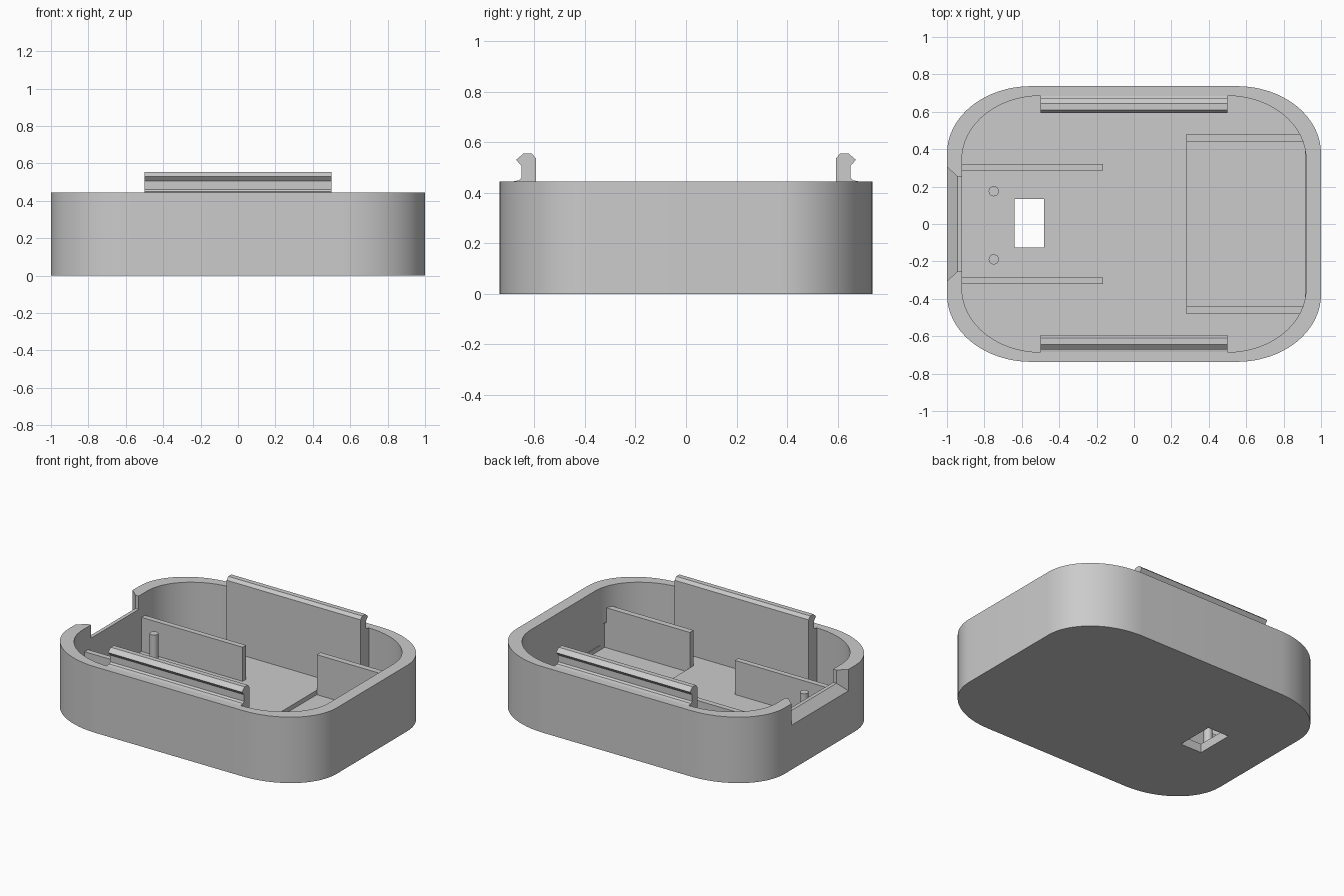
import bpy
import bmesh
from math import cos, sin, pi, radians

if "Cube" in bpy.data.objects:
    bpy.data.objects.remove(bpy.data.objects["Cube"], do_unlink=True)

grey = bpy.data.materials.new("plain grey")
grey.use_nodes = True
grey.diffuse_color = (0.6, 0.6, 0.6, 1)
grey.node_tree.nodes["Principled BSDF"].inputs["Base Color"].default_value = (0.6, 0.6, 0.6, 1)

FLOOR, RIM = 0.06, 0.445


def loft(name, loops):
    """Skin a row of matching closed loops and cap both ends."""
    bm = bmesh.new()
    rings = [[bm.verts.new(p) for p in loop] for loop in loops]
    n = len(rings[0])
    for a, b in zip(rings, rings[1:]):
        for i in range(n):
            j = (i + 1) % n
            bm.faces.new((a[i], a[j], b[j], b[i]))
    bm.faces.new(rings[0])
    bm.faces.new(rings[-1])
    bmesh.ops.recalc_face_normals(bm, faces=bm.faces)
    mesh = bpy.data.meshes.new(name)
    bm.to_mesh(mesh)
    bm.free()
    mesh.materials.append(grey)
    ob = bpy.data.objects.new(name, mesh)
    bpy.context.collection.objects.link(ob)
    return ob


def prism(name, outline, z0, z1):
    return loft(name, [[(x, y, z) for x, y in outline] for z in (z0, z1)])


def box(name, x0, x1, y0, y1, z0, z1):
    return prism(name, [(x0, y0), (x1, y0), (x1, y1), (x0, y1)], z0, z1)


def rounded(hx, hy, rx, ry, steps=16):
    pts = []
    for q, (sx, sy) in enumerate([(1, 1), (-1, 1), (-1, -1), (1, -1)]):
        for i in range(steps + 1):
            a = (q + i / steps) * pi / 2
            pts.append((sx * (hx - rx) + rx * cos(a), sy * (hy - ry) + ry * sin(a)))
    return pts


def smooth(ob):
    bpy.ops.object.select_all(action="DESELECT")
    ob.select_set(True)
    bpy.context.view_layer.objects.active = ob
    bpy.ops.object.shade_smooth_by_angle(angle=radians(25))


def cut(ob, cutter):
    mod = ob.modifiers.new("cut", "BOOLEAN")
    mod.operation = "DIFFERENCE"
    mod.solver = "EXACT"
    mod.object = cutter
    bpy.context.view_layer.objects.active = ob
    bpy.ops.object.modifier_apply(modifier=mod.name)
    bpy.data.objects.remove(cutter, do_unlink=True)


# Tray shell with hollow, sunken floor area and floor opening
shell = prism("tray_shell", rounded(1, 0.737, 0.45, 0.36), 0, RIM)
cut(shell, prism("hollow", rounded(0.92, 0.685, 0.42, 0.34), FLOOR, 0.7))
cut(shell, box("sunken_floor", 0.28, 0.915, -0.44, 0.44, 0.03, 0.2))
cut(shell, box("floor_opening", -0.64, -0.48, -0.125, 0.135, -0.1, 0.2))

# Chamfered notch in the end wall
sections = [(-1.05, 0.35, 0.25), (-0.945, 0.255, 0.355), (-0.85, 0.255, 0.355)]
cut(shell, loft("notch", [[(x, -w, z), (x, w, z), (x, w, 0.7), (x, -w, 0.7)]
                          for x, w, z in sections]))
smooth(shell)

# Snap clips along both long walls
clip = [(0.593, 0.03), (0.593, 0.535), (0.61, 0.555), (0.643, 0.555), (0.672, 0.53),
        (0.65, 0.505), (0.65, 0.46), (0.66, 0.449), (0.687, RIM - 0.001), (0.7, 0.43), (0.7, 0.03)]
for side, label in ((1, "back"), (-1, "front")):
    loft(label + "_clip", [[(x, side * y, z) for y, z in clip] for x in (-0.5, 0.5)])

    # Guide ribs at one end, pocket walls at the other
    inner, outer = sorted((side * 0.285, side * 0.322))
    box(label + "_guide_rib", -0.93, -0.165, inner, outer, 0.03, 0.29)
    inner, outer = sorted((side * 0.44, side * 0.48))
    box(label + "_pocket_wall", 0.28, 0.93, inner, outer, 0.02, 0.3)

    # Locating peg
    ring = [(-0.75 + 0.027 * cos(i * pi / 12), side * 0.182 - 0.007 + 0.027 * sin(i * pi / 12))
            for i in range(24)]
    smooth(prism(label + "_peg", ring, 0.03, 0.27))
